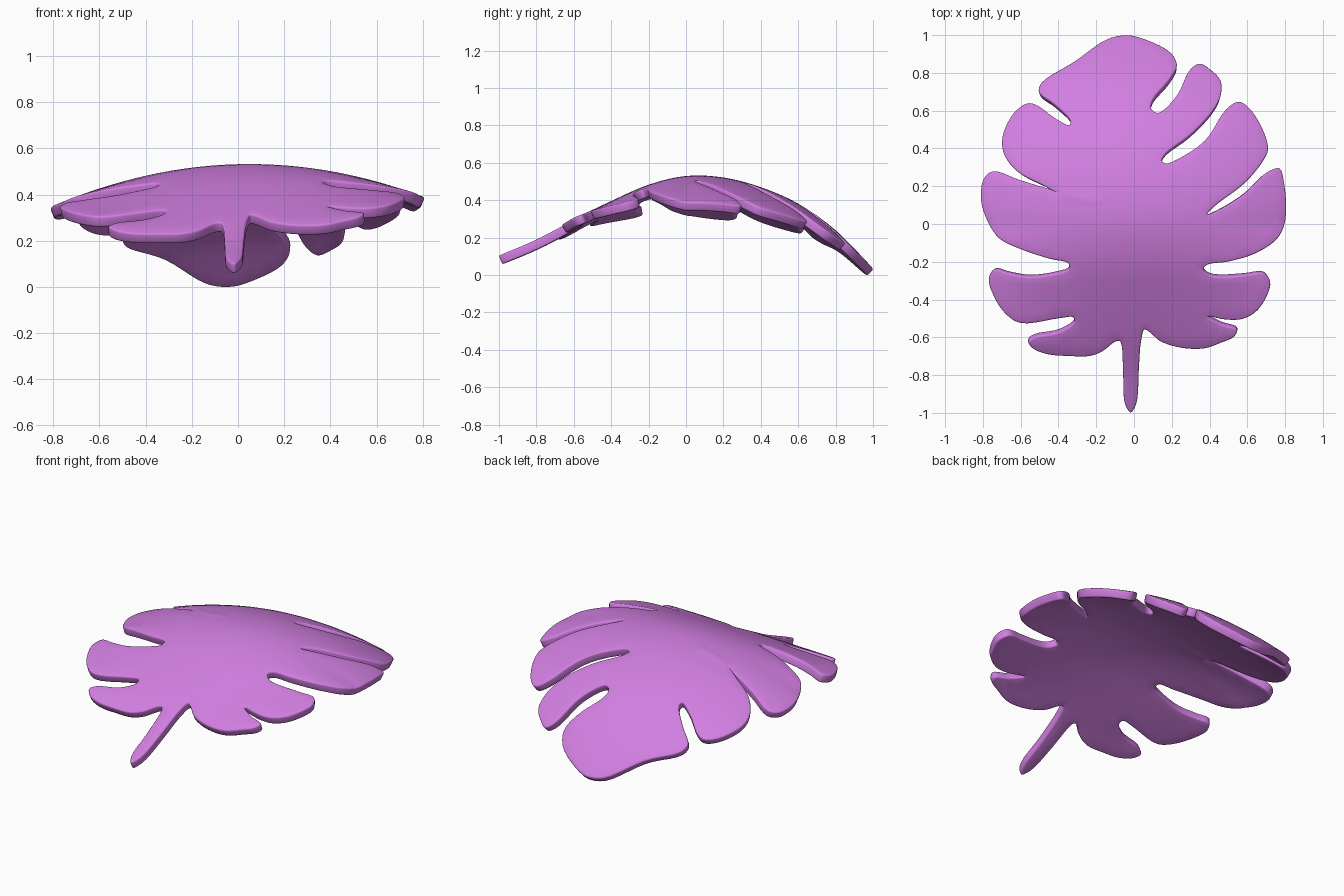
import bpy, bmesh, math
from mathutils import Vector
from mathutils.geometry import delaunay_2d_cdt

if "Cube" in bpy.data.objects:
    bpy.data.objects.remove(bpy.data.objects["Cube"])

THICK, ROUND = 0.05, 0.009

# Leaf outline, clockwise: right half from tip to stalk, then left half back up
RIGHT = [(-.04, 1), (.04, .985), (.19, .91), (.225, .845), (.19, .77), (.10, .66),
         (.09, .615), (.12, .59), (.155, .605), (.23, .69),
         (.295, .82), (.345, .85), (.40, .82), (.455, .76), (.455, .68), (.415, .60),
         (.295, .47), (.17, .375), (.147, .335), (.17, .322), (.24, .35), (.375, .445),
         (.485, .61), (.55, .648), (.605, .615), (.675, .505), (.705, .40), (.685, .345),
         (.585, .22), (.425, .095), (.385, .05), (.455, .08), (.585, .165), (.70, .275),
         (.765, .295), (.79, .21), (.80, .09), (.79, -.005), (.75, -.08), (.64, -.155),
         (.495, -.20), (.385, -.217), (.365, -.24), (.395, -.27), (.455, -.28),
         (.585, -.27), (.685, -.26), (.715, -.31), (.70, -.375), (.645, -.46),
         (.57, -.503), (.48, -.507), (.385, -.49), (.455, -.53), (.54, -.56),
         (.525, -.597), (.455, -.63), (.365, -.66), (.24, -.655), (.135, -.62),
         (.083, -.575), (.055, -.56), (.037, -.62), (.025, -.77), (.012, -.95)]
LEFT = [(-.018, -.998), (-.048, -.95), (-.057, -.8), (-.065, -.645), (-.075, -.622),
        (-.10, -.625), (-.165, -.675), (-.235, -.70), (-.34, -.70), (-.455, -.69),
        (-.53, -.66), (-.555, -.625), (-.52, -.598), (-.39, -.57), (-.315, -.52),
        (-.32, -.495), (-.39, -.50), (-.595, -.525), (-.675, -.475), (-.735, -.385),
        (-.763, -.29), (-.735, -.24), (-.66, -.26), (-.55, -.28), (-.42, -.265),
        (-.345, -.24), (-.345, -.21), (-.445, -.185), (-.605, -.13), (-.71, -.075),
        (-.775, .025), (-.805, .13), (-.79, .24), (-.74, .28), (-.605, .235),
        (-.39, .172), (-.26, .157), (-.18, .148), (-.158, .12), (-.19, .10),
        (-.315, .117), (-.47, .20), (-.615, .28), (-.685, .375), (-.69, .47),
        (-.63, .59), (-.56, .64), (-.51, .63), (-.42, .565), (-.34, .525),
        (-.335, .548), (-.42, .635), (-.50, .70), (-.485, .75), (-.315, .86), (-.14, .98)]
# Height of the midrib at y = -1, -0.8 ... 1
RIB = [.12, .205, .31, .41, .498, .545, .537, .485, .397, .255, .052]


def smooth_loop(pts, steps=5):
    """Closed centripetal Catmull-Rom curve through pts."""
    pts, out = [Vector((x * 1.01, y * 1.003)) for x, y in pts], []
    n = len(pts)
    for i in range(n):
        p = [pts[(i + k) % n] for k in (-1, 0, 1, 2)]
        t = [0.0]
        for a, b in zip(p, p[1:]):
            t.append(t[-1] + math.sqrt((b - a).length))
        for s in range(steps):
            u = t[1] + (t[2] - t[1]) * s / steps
            mix = lambda a, b, ta, tb: a * ((tb - u) / (tb - ta)) + b * ((u - ta) / (tb - ta))
            a = [mix(p[k], p[k + 1], t[k], t[k + 1]) for k in range(3)]
            b = [mix(a[k], a[k + 1], t[k], t[k + 2]) for k in range(2)]
            out.append(mix(b[0], b[1], t[1], t[2]))
    return out


def height(x, y):
    f = (y + 1) / 0.2
    i = max(0, min(9, int(f)))
    u = f - i
    b, c = RIB[i], RIB[i + 1]
    a = RIB[i - 1] if i > 0 else 2 * b - c
    d = RIB[i + 2] if i < 9 else 2 * c - b
    rib = b + 0.5 * u * (c - a + u * (2*a - 5*b + 4*c - d + u * (3*(b - c) + d - a)))
    droop = 0.25 * max(0, min(1, (y + 0.6) / 0.6))
    return rib - droop * x * x + 0.025 * x


def on_leaf(p, depth):
    """Point at a depth below the domed upper surface."""
    x, y = p
    e = 0.02
    nrm = Vector((height(x - e, y) - height(x + e, y),
                  height(x, y - e) - height(x, y + e), 2 * e)).normalized()
    return Vector((x, y, height(x, y))) - nrm * depth


outline = smooth_loop(RIGHT + LEFT)
n = len(outline)
inward = []
for i in range(n):
    t = (outline[(i + 1) % n] - outline[i - 1]).normalized()
    inward.append(Vector((t.y, -t.x)))

# Rounded rim: rings of (inset, depth)
arc = [(ROUND * (1 - math.sin(a)), ROUND * (1 - math.cos(a)))
       for a in (math.radians(k * 30) for k in range(4))]
rings = arc + [(i, THICK - d) for i, d in reversed(arc)]

bm = bmesh.new()
loops = [[bm.verts.new(on_leaf(p + w * i, d)) for p, w in zip(outline, inward)]
         for i, d in rings]
for A, B in zip(loops, loops[1:]):
    for i in range(n):
        j = (i + 1) % n
        bm.faces.new((A[i], A[j], B[j], B[i]))

# Upper and lower faces: the inset outline filled over an even grid
inner = [p + w * ROUND for p, w in zip(outline, inward)]
grid = [Vector((i * 0.04, j * 0.04)) for i in range(-20, 21) for j in range(-25, 26)]
grid = [g for g in grid if min((g - p).length_squared for p in inner) > 0.025 ** 2]
flat, _, tris, *_ = delaunay_2d_cdt(inner + grid, [], [list(range(n))[::-1]], 1, 1e-6)
for depth in (0, THICK):
    made = {}
    for tri in tris:
        for k in tri:
            if k not in made:
                made[k] = bm.verts.new(on_leaf(flat[k], depth))
        bm.faces.new([made[k] for k in tri])
bmesh.ops.remove_doubles(bm, verts=bm.verts, dist=2e-5)
bmesh.ops.recalc_face_normals(bm, faces=bm.faces)

# Stand on the ground
low = min(v.co.z for v in bm.verts)
bmesh.ops.translate(bm, verts=bm.verts, vec=(0, 0, -low))

mesh = bpy.data.meshes.new("leaf")
bm.to_mesh(mesh)
bm.free()
mesh.shade_smooth()
mat = bpy.data.materials.new("leaf_purple")
mat.diffuse_color = (0.64, 0.21, 0.75, 1)
mat.use_nodes = True
mat.node_tree.nodes["Principled BSDF"].inputs["Base Color"].default_value = mat.diffuse_color
mesh.materials.append(mat)
leaf = bpy.data.objects.new("leaf", mesh)
bpy.context.collection.objects.link(leaf)
